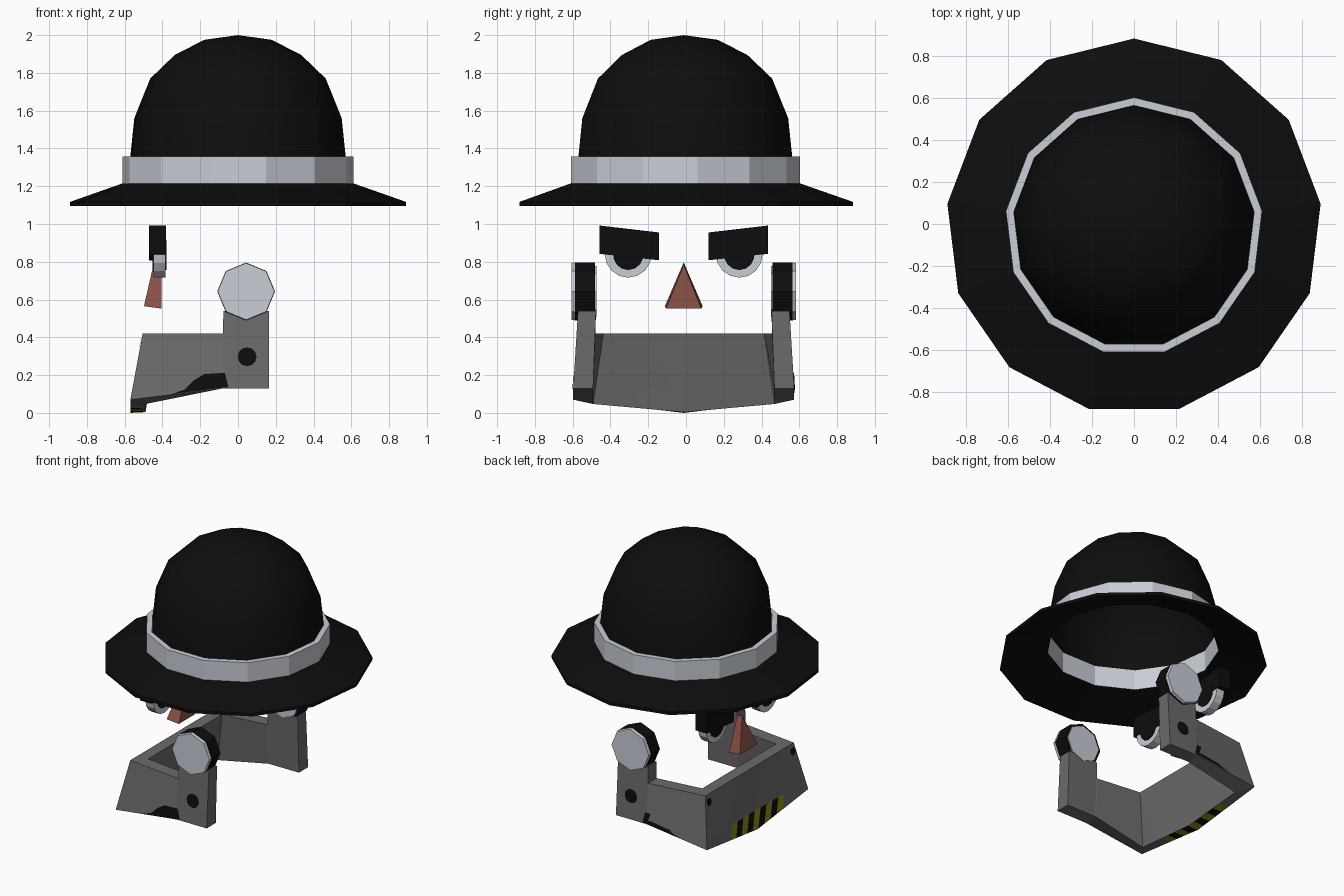
import bpy, bmesh, math
from mathutils import Vector
from mathutils.bvhtree import BVHTree

if "Cube" in bpy.data.objects:
    bpy.data.objects.remove(bpy.data.objects["Cube"])

CY = -0.012  # the centre line lies slightly in front of y = 0


def material(name, rgb):
    m = bpy.data.materials.new(name)
    m.diffuse_color = (*rgb, 1)
    m.use_nodes = True
    m.node_tree.nodes["Principled BSDF"].inputs["Base Color"].default_value = m.diffuse_color
    return m


BLACK = material("black", (0.004, 0.004, 0.004))
WHITE = material("pale_silver", (0.58, 0.61, 0.67))
GREY = material("jaw_grey", (0.145, 0.145, 0.145))
BROWN = material("nose_brown", (0.26, 0.085, 0.062))
YELLOW = material("warning_yellow", (0.28, 0.25, 0.01))


def finish(name, bm, mats, recalc=True):
    if recalc:
        bmesh.ops.recalc_face_normals(bm, faces=bm.faces[:])
    me = bpy.data.meshes.new(name)
    bm.to_mesh(me)
    bm.free()
    for m in mats:
        me.materials.append(m)
    ob = bpy.data.objects.new(name, me)
    bpy.context.collection.objects.link(ob)
    return ob


def lathe(name, profile, mat, closed, sides=13):
    """Spin an (r, z) profile about the vertical axis."""
    bm = bmesh.new()
    rings = []
    for r, z in profile:
        if r == 0:
            rings.append([bm.verts.new((0, CY, z))] * sides)
            continue
        ang = [math.pi / 2 + 2 * math.pi * i / sides for i in range(sides)]
        rings.append([bm.verts.new((r * math.cos(a), CY + r * math.sin(a), z)) for a in ang])
    pairs = list(zip(rings, rings[1:]))
    if closed:
        pairs.append((rings[-1], rings[0]))
    for a, b in pairs:
        for i in range(sides):
            j = (i + 1) % sides
            bm.faces.new(list(dict.fromkeys((a[i], a[j], b[j], b[i]))))
    return finish(name, bm, [mat])


def loft(name, a, b, mat):
    """Solid between two matching outlines."""
    bm = bmesh.new()
    va = [bm.verts.new(p) for p in a]
    vb = [bm.verts.new(p) for p in b]
    bm.faces.new(va)
    bm.faces.new(vb)
    n = len(va)
    for i in range(n):
        j = (i + 1) % n
        bm.faces.new((va[i], va[j], vb[j], vb[i]))
    return finish(name, bm, [mat])


def ring(u, v, r, n):
    return [(u + r * math.sin(2 * math.pi * i / n), v + r * math.cos(2 * math.pi * i / n))
            for i in range(n)]


# hat
lathe("hat_brim", [(0.896, 1.095), (0.896, 1.117), (0.61, 1.217), (0.575, 1.2)], BLACK, True)
lathe("hat_band", [(0.615, 1.205), (0.615, 1.357), (0.577, 1.357), (0.577, 1.2)], WHITE, True)
crown = lathe("hat_crown", [(0.575, 1.35), (0.553, 1.56), (0.468, 1.77), (0.337, 1.895),
                            (0.18, 1.975), (0, 2.0)], BLACK, False)
for p in crown.data.polygons:
    p.use_smooth = True

# jaw: U-shaped sweep of four-point sections
# (outer bottom, outer top, inner top, inner bottom), rear to middle
half = [
    [(0.165, 0.585, 0.13), (0.165, 0.56, 0.54), (0.165, 0.465, 0.54), (0.165, 0.48, 0.13)],
    [(-0.075, 0.585, 0.13), (-0.077, 0.56, 0.54), (-0.077, 0.465, 0.54), (-0.075, 0.48, 0.13)],
    [(-0.08, 0.585, 0.13), (-0.08, 0.564, 0.42), (-0.08, 0.467, 0.42), (-0.08, 0.48, 0.13)],
    [(-0.57, 0.585, 0.07), (-0.505, 0.51, 0.42), (-0.42, 0.425, 0.42), (-0.49, 0.48, 0.047)],
    [(-0.57, 0, 0), (-0.505, 0, 0.42), (-0.42, 0, 0.42), (-0.49, 0, 0.004)],
]
stations = half + [[(x, -y, z) for x, y, z in s] for s in half[-2::-1]]
bm = bmesh.new()
secs = [[bm.verts.new((x, y + CY, z)) for x, y, z in s] for s in stations]
for a, b in zip(secs, secs[1:]):
    for i in range(4):
        j = (i + 1) % 4
        bm.faces.new((a[i], a[j], b[j], b[i]))
bm.faces.new(secs[0])
bm.faces.new(secs[-1])
bmesh.ops.recalc_face_normals(bm, faces=bm.faces[:])
tree = BVHTree.FromBMesh(bm)

# hazard stripes cut into the chin
SLANT, STEP, TOP = 0.4, 0.6 / 9, 0.13


def cut(co, no):
    near = [f for f in bm.faces if f.calc_center_median().x < -0.4]
    geom = near + list({e for f in near for e in f.edges}) + list({v for f in near for v in f.verts})
    bmesh.ops.bisect_plane(bm, geom=geom, plane_co=co, plane_no=no)


cut((0, 0, TOP), (0, 0, 1))
for i in range(10):
    cut((0, CY - 0.3 + i * STEP, 0.06), (0, 1, SLANT))
bm.normal_update()
for f in bm.faces:
    c = f.calc_center_median()
    k = math.floor((c.y - CY + 0.3 + SLANT * (c.z - 0.06)) / STEP)
    if c.x < -0.4 and c.z < TOP and 0 <= k < 9 and (f.normal.x < -0.5 or f.normal.z < -0.5):
        f.material_index = 1 if k % 2 == 0 else 2
finish("jaw", bm, [GREY, YELLOW, BLACK], recalc=False)


# painted patches laid on the jaw surface
def patch(name, starts, direction):
    d = Vector(direction)
    b = bmesh.new()
    verts = []
    for s in starts:
        hit = tree.ray_cast(Vector(s), d)[0]
        if hit:
            verts.append(b.verts.new(hit - d * 0.004))
    if len(verts) > 2:
        f = b.faces.new(verts)
        f.normal_update()
        if f.normal.dot(d) > 0:
            f.normal_flip()
    finish(name, b, [BLACK], recalc=False)


blob = [(-0.35, 0.1), (-0.28, 0.125), (-0.235, 0.17), (-0.18, 0.205), (-0.07, 0.212),
        (-0.05, 0.134), (-0.078, 0.134)]

for s, side in ((1, "left"), (-1, "right")):
    def P(x, y, z):
        return (x, s * y + CY, z)

    patch("jaw_hole_" + side, [P(x, 2, z) for x, z in ring(0.048, 0.297, 0.05, 12)], (0, -s, 0))
    patch("jaw_patch_" + side, [P(x, 2, z) for x, z in blob], (0, -s, 0))
    patch("corner_rivet_" + side, [P(-2, y, z) for y, z in ring(0.483, 0.37, 0.028, 8)], (1, 0, 0))

    # hinge drum with pale caps
    o = ring(0.043, 0.643, 0.153, 8)
    loft("hinge_drum_" + side, [P(x, 0.47, z) for x, z in o], [P(x, 0.575, z) for x, z in o], BLACK)
    c = ring(0.043, 0.643, 0.15, 8)
    loft("hinge_cap_" + side, [P(x, 0.575, z) for x, z in o], [P(x, 0.595, z) for x, z in c], WHITE)
    q = ring(0.043, 0.643, 0.135, 8)
    loft("hinge_inner_cap_" + side, [P(x, 0.462, z) for x, z in q],
         [P(x, 0.47, z) for x, z in q], WHITE)

    # eye, pupil and slanted brow
    e = ring(0.294, 0.84, 0.124, 16)
    loft("eye_" + side, [P(-0.447, y, z) for y, z in e], [P(-0.383, y, z) for y, z in e], WHITE)
    e = ring(0.294, 0.836, 0.08, 14)
    loft("pupil_" + side, [P(-0.452, y, z) for y, z in e], [P(-0.378, y, z) for y, z in e], BLACK)
    w = [(0.13, 0.808), (0.447, 0.842), (0.447, 0.992), (0.13, 0.955)]
    loft("brow_" + side, [P(-0.472, y, z) for y, z in w], [P(-0.38, y, z) for y, z in w], BLACK)

# nose
loft("nose",
     [(-0.498, CY - 0.1, 0.565), (-0.498, CY + 0.1, 0.565), (-0.445, CY, 0.797)],
     [(-0.405, CY - 0.093, 0.552), (-0.405, CY + 0.093, 0.552), (-0.405, CY, 0.785)], BROWN)
